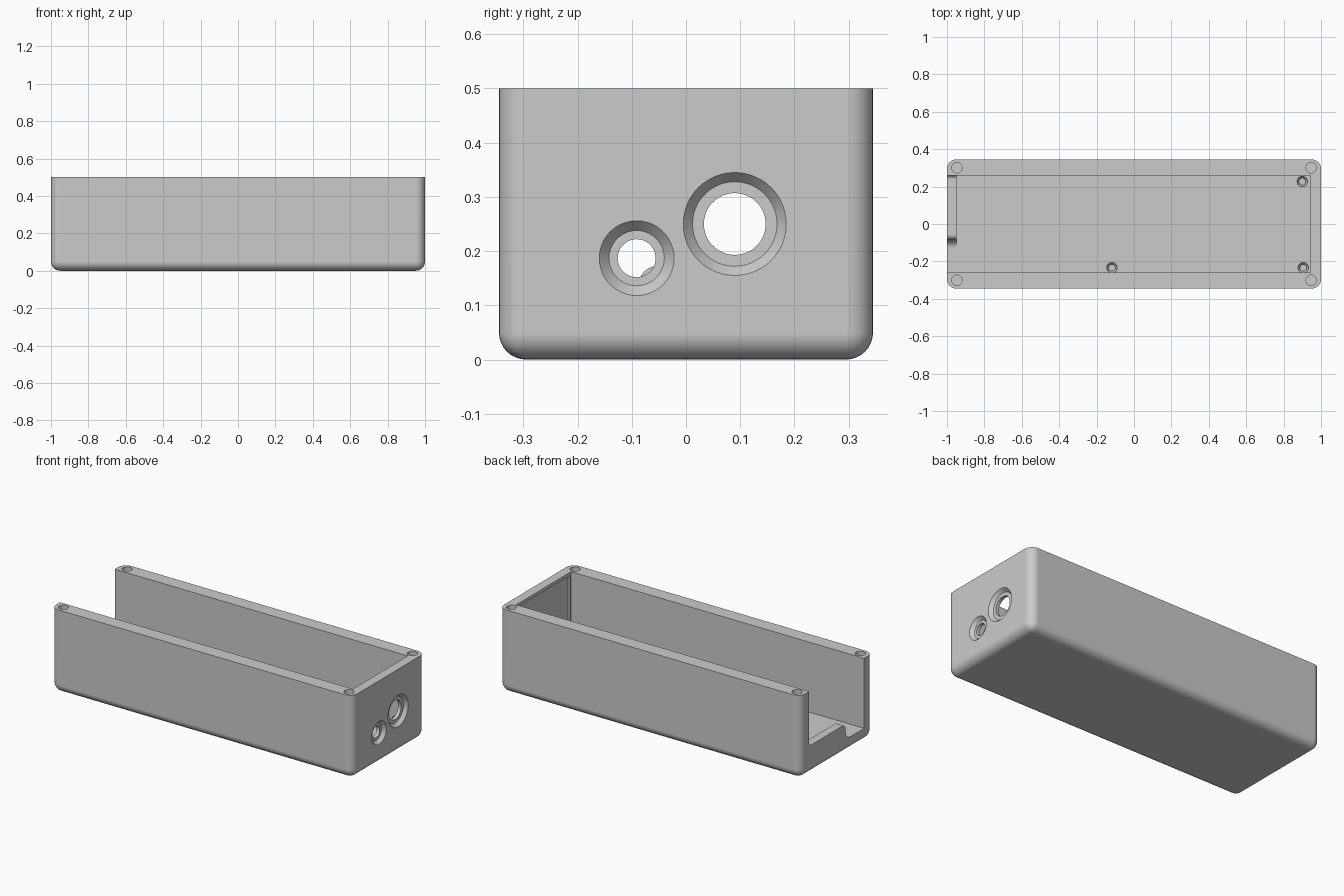
import bpy, bmesh
from math import pi, sin, cos
from mathutils import Matrix, Vector

cube = bpy.data.objects.get("Cube")
if cube:
    bpy.data.objects.remove(cube, do_unlink=True)

grey = bpy.data.materials.new("light_grey")
grey.use_nodes = True
colour = (0.6, 0.6, 0.6, 1)
grey.diffuse_color = colour
grey.node_tree.nodes["Principled BSDF"].inputs["Base Color"].default_value = colour


def make(name, bm):
    bmesh.ops.recalc_face_normals(bm, faces=bm.faces)
    mesh = bpy.data.meshes.new(name)
    bm.to_mesh(mesh)
    bm.free()
    mesh.materials.append(grey)
    ob = bpy.data.objects.new(name, mesh)
    bpy.context.collection.objects.link(ob)
    return ob


def box_mesh(lo, hi):
    bm = bmesh.new()
    lo, hi = Vector(lo), Vector(hi)
    bmesh.ops.create_cube(bm, size=1, matrix=Matrix.Translation((lo + hi) / 2)
                          @ Matrix.Diagonal((*(hi - lo), 1)))
    return bm


def cone(name, centre, r1, r2, depth, along_x=False):
    bm = bmesh.new()
    turn = Matrix.Rotation(pi / 2, 4, 'Y') if along_x else Matrix()
    bmesh.ops.create_cone(bm, cap_ends=True, segments=48, radius1=r1, radius2=r2,
                          depth=depth, matrix=Matrix.Translation(centre) @ turn)
    return make(name, bm)


def activate(ob):
    bpy.ops.object.select_all(action='DESELECT')
    ob.select_set(True)
    bpy.context.view_layer.objects.active = ob


def cut(ob, cutter):
    cutter.hide_render = True
    mod = ob.modifiers.new("cut", 'BOOLEAN')
    mod.operation, mod.solver, mod.object = 'DIFFERENCE', 'EXACT', cutter
    activate(ob)
    bpy.ops.object.modifier_apply(modifier=mod.name)
    bpy.data.objects.remove(cutter, do_unlink=True)


def smooth(ob):
    activate(ob)
    bpy.ops.object.shade_smooth_by_angle(angle=pi / 6)
    mod = ob.modifiers.new("flat_sides", 'WEIGHTED_NORMAL')
    mod.keep_sharp = True


def arc(y, z, r, start, end, n=8):
    angles = [start + (end - start) * i / n for i in range(n + 1)]
    return [(y + r * cos(a), z + r * sin(a)) for a in angles]


# Case with rounded uprights and bottom edges, sharp rim
W, FLOOR, SILL = 0.26, 0.08, 0.172
bm = box_mesh((-1, -0.345, 0), (1, 0.345, 0.5))
edges = [e for e in bm.edges if any(v.co.z < 0.25 for v in e.verts)]
bmesh.ops.bevel(bm, geom=edges, offset=0.05, segments=8, profile=0.5,
                affect='EDGES', clamp_overlap=True)
case = make("case", bm)

# Main cavity and the shallow pocket behind the sockets
cut(case, make("cavity", box_mesh((-0.95, -W, FLOOR), (0.945, W, 0.7))))
cut(case, make("pocket", box_mesh((0.9, -0.25, FLOOR + 0.01), (0.96, 0.25, 0.48))))

# Open end, leaving a raised sill with an S-shaped shoulder
profile = [(-W, 0.7), (-W, FLOOR)]
profile += arc(-0.13, FLOOR + 0.045, 0.045, -pi / 2, 0)
profile += arc(-0.055, SILL - 0.03, 0.03, pi, pi / 2)
profile += arc(W - 0.02, SILL + 0.02, 0.02, -pi / 2, 0)
profile += [(W, 0.7)]
bm = bmesh.new()
face = bm.faces.new([bm.verts.new((-1.1, y, z)) for y, z in profile])
new = bmesh.ops.extrude_face_region(bm, geom=[face])["geom"]
bmesh.ops.translate(bm, vec=(0.2, 0, 0),
                    verts=[g for g in new if isinstance(g, bmesh.types.BMVert)])
cut(case, make("end_opening", bm))

# Countersunk sockets: centre y, z, then bore, ledge and rim radii
for y, z, bore, ledge, rim in ((0.09, 0.25, 0.057, 0.078, 0.095),
                               (-0.091, 0.187, 0.035, 0.051, 0.069)):
    cut(case, cone("bore", (0.97, y, z), bore, bore, 0.2, True))
    cut(case, cone("countersink", (1, y, z), ledge, 2 * rim - ledge, 0.04, True))

# Lid screw holes in the four corners
for x in (-0.947, 0.947):
    for y in (-0.301, 0.301):
        cut(case, cone("screw_hole", (x, y, 0.45), 0.028, 0.028, 0.3))
smooth(case)

# Hollow board standoffs on the floor, with a flared mouth
for i, (x, y) in enumerate(((0.9, 0.227), (0.905, -0.234), (-0.118, -0.234))):
    post = cone(f"standoff_{i + 1}", (x, y, FLOOR + 0.02), 0.03, 0.03, 0.06)
    cut(post, cone("post_hole", (x, y, FLOOR + 0.04), 0.018, 0.018, 0.06))
    cut(post, cone("post_mouth", (x, y, FLOOR + 0.05), 0.018, 0.036, 0.02))
    smooth(post)
